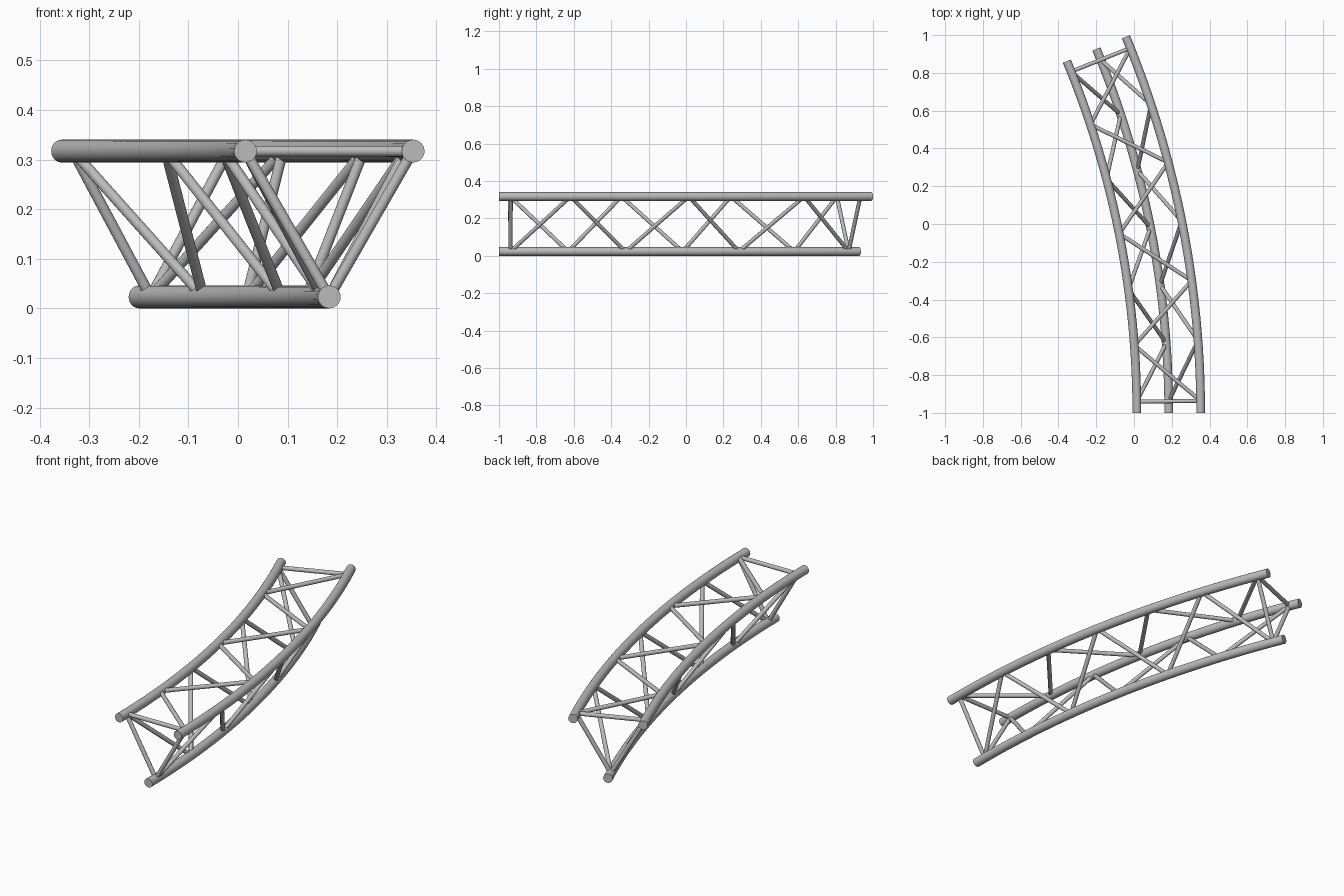
import bpy, bmesh, math
from mathutils import Vector, Matrix

cube = bpy.data.objects.get("Cube")
if cube:
    bpy.data.objects.remove(cube, do_unlink=True)

# Truss dimensions: three chords swept about one vertical bend axis
CENTRE_X, CENTRE_Y = -4.85, -1.0
SWEEP = math.radians(22.5)
CHORD_R, BRACE_R = 0.023, 0.0107
INNER = (4.865, 0.317)
OUTER = (5.203, 0.317)
LOWER = (5.034, CHORD_R)
BAYS = 6
MARGIN = math.radians(0.7)

steel = bpy.data.materials.new("grey_steel")
steel.use_nodes = True
GREY = (0.5, 0.5, 0.5, 1)
steel.diffuse_color = GREY
steel.node_tree.nodes["Principled BSDF"].inputs["Base Color"].default_value = GREY


def finish(name, bm):
    bmesh.ops.recalc_face_normals(bm, faces=bm.faces)
    mesh = bpy.data.meshes.new(name)
    bm.to_mesh(mesh)
    bm.free()
    mesh.materials.append(steel)
    mesh.polygons.foreach_set("use_smooth", [True] * len(mesh.polygons))
    mesh.set_sharp_from_angle(angle=math.radians(40))
    obj = bpy.data.objects.new(name, mesh)
    bpy.context.collection.objects.link(obj)
    return obj


def chord(name, track):
    """Spin a round section along the bend and cap both ends."""
    radius, z = track
    bm = bmesh.new()
    place = Matrix.Translation((CENTRE_X + radius, CENTRE_Y, z)) @ Matrix.Rotation(math.pi / 2, 4, 'X')
    ring = bmesh.ops.create_circle(bm, segments=24, radius=CHORD_R, matrix=place)["verts"]
    edges = list({e for v in ring for e in v.link_edges})
    bmesh.ops.spin(bm, geom=edges, cent=(CENTRE_X, CENTRE_Y, 0), axis=(0, 0, 1),
                   angle=SWEEP, steps=24, use_duplicate=False)
    bmesh.ops.holes_fill(bm, edges=[e for e in bm.edges if e.is_boundary], sides=0)
    return finish(name, bm)


def node(track, k):
    """Joint number k on a chord's centre line."""
    a = MARGIN + (SWEEP - 2 * MARGIN) * k / BAYS
    return Vector((CENTRE_X + track[0] * math.cos(a), CENTRE_Y + track[0] * math.sin(a), track[1]))


def strut(bm, a, b):
    d = b - a
    place = Matrix.Translation((a + b) / 2) @ d.to_track_quat('Z', 'Y').to_matrix().to_4x4()
    bmesh.ops.create_cone(bm, cap_ends=True, segments=16, radius1=BRACE_R, radius2=BRACE_R,
                          depth=d.length, matrix=place)


def lacing(name, even, odd):
    """Zigzag between two chords: even joints on one, odd on the other."""
    bm = bmesh.new()
    for k in range(BAYS):
        first, second = (even, odd) if k % 2 == 0 else (odd, even)
        strut(bm, node(first, k), node(second, k + 1))
    return finish(name, bm)


# Main chords
chord("inner_top_chord", INNER)
chord("outer_top_chord", OUTER)
chord("bottom_chord", LOWER)

# Diagonal bracing on the three sides
lacing("top_lacing", OUTER, INNER)
lacing("inner_side_lacing", INNER, LOWER)
lacing("outer_side_lacing", LOWER, OUTER)

# Triangular frame at each end
for name, k in (("front_end_frame", 0), ("back_end_frame", BAYS)):
    bm = bmesh.new()
    for a, b in ((INNER, OUTER), (OUTER, LOWER), (LOWER, INNER)):
        strut(bm, node(a, k), node(b, k))
    finish(name, bm)
